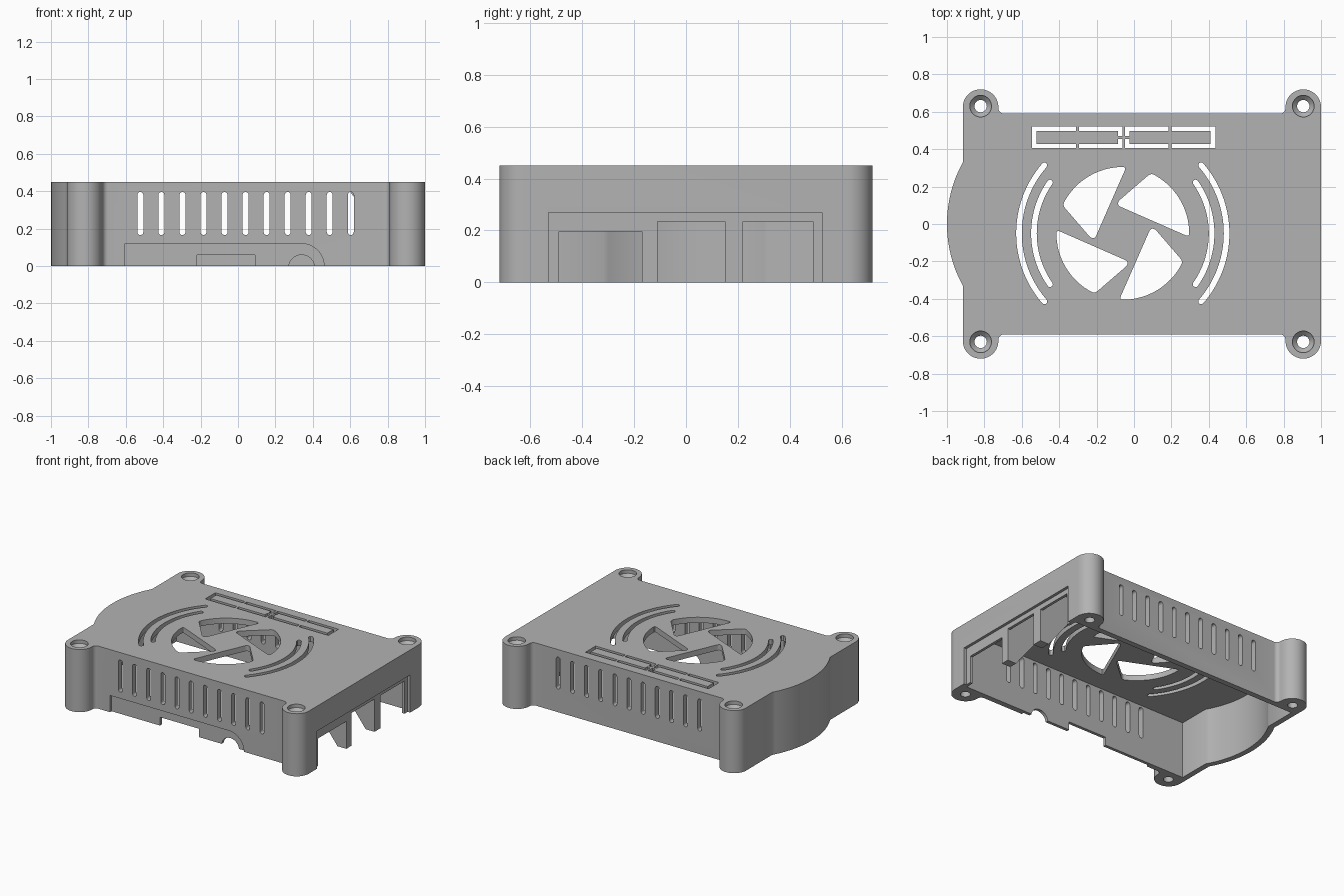
import bpy, bmesh
from math import sin, cos, radians, pi
from mathutils import Vector

cube = bpy.data.objects.get("Cube")
if cube:
    bpy.data.objects.remove(cube, do_unlink=True)

HEIGHT, WALL = 0.45, 0.04
FAN = (-0.06, -0.05)

grey = bpy.data.materials.new("plain grey")
grey.use_nodes = True
colour = (0.45, 0.45, 0.45, 1)
grey.diffuse_color = colour
grey.node_tree.nodes["Principled BSDF"].inputs["Base Color"].default_value = colour


def arc(cx, cy, r, a0, a1, n=12):
    angles = [radians(a0 + (a1 - a0) * i / n) for i in range(n + 1)]
    return [(cx + r * cos(a), cy + r * sin(a)) for a in angles]


def rect(x0, y0, x1, y1):
    return [(x0, y0), (x1, y0), (x1, y1), (x0, y1)]


def rounded(pts, size):
    """Replace sharp corners of a polygon with short curves."""
    out = []
    for i, p in enumerate(pts):
        p, a, b = Vector(p), Vector(pts[i - 1]), Vector(pts[(i + 1) % len(pts)])
        u, v = a - p, b - p
        if u.angle(v) > 2.6:
            out.append(tuple(p))
            continue
        s = p + u.normalized() * min(size, u.length * 0.6)
        e = p + v.normalized() * min(size, v.length * 0.6)
        for k in range(5):
            t = k / 4
            out.append(tuple(s * (1 - t) ** 2 + p * 2 * t * (1 - t) + e * t * t))
    return out


def prism(bm, pts, lo, hi, axis="z"):
    """Extrude a profile from lo to hi along an axis."""
    place = {"z": lambda u, v, w: (u, v, w),
             "y": lambda u, v, w: (u, w, v),
             "x": lambda u, v, w: (w, u, v)}[axis]
    clean = [p for i, p in enumerate(pts)
             if (Vector(p) - Vector(pts[i - 1])).length > 1e-5]
    low = [bm.verts.new(place(u, v, lo)) for u, v in clean]
    high = [bm.verts.new(place(u, v, hi)) for u, v in clean]
    faces = [bm.faces.new(low), bm.faces.new(high)]
    for i in range(len(low)):
        faces.append(bm.faces.new((low[i - 1], low[i], high[i], high[i - 1])))
    bmesh.ops.recalc_face_normals(bm, faces=faces)


def make(name, bm):
    mesh = bpy.data.meshes.new(name)
    bm.to_mesh(mesh)
    bm.free()
    mesh.materials.append(grey)
    ob = bpy.data.objects.new(name, mesh)
    bpy.context.collection.objects.link(ob)
    return ob


def cut(body, bm):
    cutter = make("cutter", bm)
    cutter.hide_render = True
    mod = body.modifiers.new("cut", "BOOLEAN")
    mod.operation, mod.solver, mod.object = "DIFFERENCE", "EXACT", cutter
    bpy.context.view_layer.objects.active = body
    bpy.ops.object.modifier_apply(modifier=mod.name)
    bpy.data.objects.remove(cutter, do_unlink=True)


def smooth(ob):
    bpy.ops.object.select_all(action="DESELECT")
    ob.select_set(True)
    bpy.context.view_layer.objects.active = ob
    bpy.ops.object.shade_smooth_by_angle(angle=radians(30))


# Outer shell: half outline with two screw ears and the bulged end, mirrored
half = (arc(0.905, 0.625, 0.095, 0, 180, 24) + arc(0.78, 0.62, 0.03, 0, -90, 6)
        + arc(-0.695, 0.62, 0.03, -90, -180, 6) + arc(-0.82, 0.625, 0.095, 0, 180, 24)
        + arc(-0.317, 0, 0.683, 151.1, 180, 14))
outline = half + [(x, -y) for x, y in reversed(half[:-1])]
bm = bmesh.new()
prism(bm, outline, 0, HEIGHT)
shell = make("case_cover", bm)

# Hollow interior following the bulge
bm = bmesh.new()
inner = [(0.96, -0.55), (0.96, 0.55), (-0.875, 0.55)]
inner += arc(-0.317, 0, 0.643, 150.2, 209.8, 28) + [(-0.875, -0.55)]
prism(bm, inner, -0.05, HEIGHT - WALL)
cut(shell, bm)

# Countersunk screw holes
bm = bmesh.new()
steps = [(0.033, -0.05), (0.033, 0.40), (0.058, 0.425), (0.058, 0.5)]
for x in (-0.82, 0.905):
    for y in (-0.63, 0.63):
        rings = [[bm.verts.new((px, py, z)) for px, py in arc(x, y, r, 0, 360, 24)[:-1]]
                 for r, z in steps]
        bm.faces.new(rings[0])
        bm.faces.new(rings[-1])
        for a, b in zip(rings, rings[1:]):
            for i in range(24):
                bm.faces.new((a[i - 1], a[i], b[i], b[i - 1]))
bmesh.ops.recalc_face_normals(bm, faces=bm.faces[:])
cut(shell, bm)

# Top openings: fan blades, curved slots and header frames
bm = bmesh.new()
blade = rounded(arc(0, 0, 0.355, 87, 155, 14) + [(-0.175, -0.02), (-0.15, -0.03)], 0.022)
for k in range(4):
    c, s = cos(k * pi / 2), sin(k * pi / 2)
    prism(bm, [(FAN[0] + x * c - y * s, FAN[1] + x * s + y * c) for x, y in blade], 0.35, 0.5)
for mid in (0, 180):
    for r, spread in ((0.555, 41), (0.475, 35)):
        a0, a1, w = mid - spread, mid + spread, 0.015
        ends = [(FAN[0] + r * cos(radians(a)), FAN[1] + r * sin(radians(a))) for a in (a0, a1)]
        slot = (arc(*FAN, r + w, a0, a1, 28) + arc(*ends[1], w, a1, a1 + 180, 6)
                + arc(*FAN, r - w, a1, a0, 28) + arc(*ends[0], w, a0 + 180, a0 + 360, 6))
        prism(bm, slot, 0.35, 0.5)
top, lip = 0.058, 0.034
c_slot = [(0.255, top), (0.49, top), (0.49, -top), (0.255, -top),
          (0.255, -lip), (0.465, -lip), (0.465, lip), (0.255, lip)]
l_slot = [(0.24, top), (0.007, top), (0.007, 0.008), (0.031, 0.008), (0.031, lip), (0.24, lip)]
for sx in (-1, 1):
    for shape in (c_slot, l_slot, [(u, -v) for u, v in l_slot]):
        prism(bm, [(-0.055 + sx * u, 0.463 + v) for u, v in shape], 0.35, 0.5)
cut(shell, bm)

# Row of upright vents through the front and back walls
bm = bmesh.new()
for i in range(11):
    x = -0.522 + i * 0.1125
    vent = arc(x, 0.38, 0.016, 0, 180, 8) + arc(x, 0.182, 0.016, 180, 360, 8)
    prism(bm, vent, -0.66, -0.5, "y")
    prism(bm, vent, 0.5, 0.66, "y")
cut(shell, bm)

# Shallow outer recesses around the connectors
bm = bmesh.new()
prism(bm, [(-0.605, -0.05), (0.46, -0.05)] + arc(0.34, 0, 0.12, 0, 90) + [(-0.605, 0.12)],
      -0.66, -0.572, "y")
prism(bm, rect(-0.53, -0.05, 0.525, 0.27), 0.98, 1.05, "x")
cut(shell, bm)

# Connector openings in the front and right walls
bm = bmesh.new()
prism(bm, rect(-0.22, -0.05, 0.09, 0.06), -0.66, -0.5, "y")
prism(bm, [(0.27, -0.05)] + arc(0.34, -0.01, 0.07, 180, 0) + [(0.41, -0.05)], -0.66, -0.5, "y")
for y0, y1, z in ((-0.49, -0.17, 0.197), (-0.11, 0.15, 0.235), (0.22, 0.49, 0.235)):
    prism(bm, rect(y0, -0.05, y1, z), 0.9, 1.05, "x")
cut(shell, bm)
smooth(shell)

# Sloped ribs behind the pillars between the connectors
for name, y0, y1 in (("front_rib", -0.17, -0.11), ("back_rib", 0.15, 0.22)):
    bm = bmesh.new()
    prism(bm, [(0.965, 0), (0.91, 0), (0.585, 0.415), (0.965, 0.415)], y0, y1, "y")
    make(name, bm)
